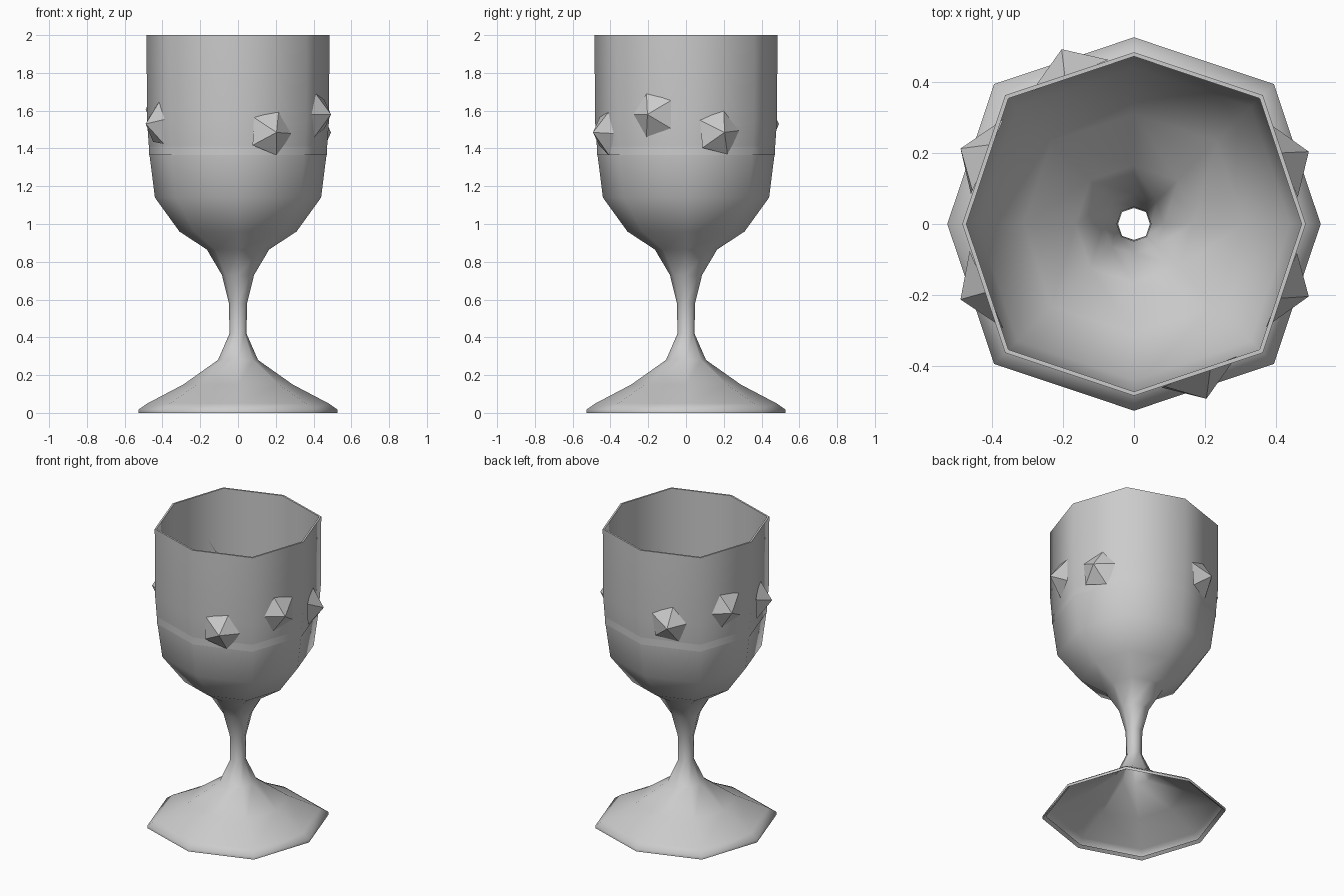
import bpy, bmesh
from math import cos, sin, radians, pi
from mathutils import Matrix, Vector

if "Cube" in bpy.data.objects:
    bpy.data.objects.remove(bpy.data.objects["Cube"])

SIDES = 8


def add_object(name, bm):
    mesh = bpy.data.meshes.new(name)
    bm.to_mesh(mesh)
    bm.free()
    obj = bpy.data.objects.new(name, mesh)
    bpy.context.collection.objects.link(obj)
    return obj


# Goblet shell: eight-sided profile, hollow through the stem, diagonals slightly fuller
profile = [(0.505, 0.015), (0.526, 0.0), (0.526, 0.018), (0.48, 0.05),
           (0.29, 0.15), (0.106, 0.28), (0.045, 0.42), (0.048, 0.58),
           (0.085, 0.73), (0.165, 0.865), (0.31, 0.96), (0.44, 1.14),
           (0.469, 1.37), (0.482, 1.55), (0.484, 2.0),
           (0.472, 2.0), (0.472, 1.365)]
bm = bmesh.new()
rings = []
for r, z in profile:
    ring = []
    for i in range(SIDES):
        a = 2 * pi * i / SIDES
        k = r * (1.06 if i % 2 else 1.0)
        ring.append(bm.verts.new((k * cos(a), k * sin(a), z)))
    rings.append(ring)
for low, high in zip(rings, rings[1:]):
    for i in range(SIDES):
        j = (i + 1) % SIDES
        bm.faces.new((low[i], low[j], high[j], high[i]))
goblet = add_object("goblet_shell", bm)
bpy.context.view_layer.objects.active = goblet
goblet.select_set(True)
bpy.ops.object.shade_smooth_by_angle(angle=radians(60))

# Gems: five-sided flat-faced pyramids on the bowl (bearing, height, spin)
gems = [(-67.5, 1.485, 69), (-22.5, 1.58, 36), (22.5, 1.485, 77),
        (112.5, 1.53, 80), (156.5, 1.605, 40), (203.5, 1.53, 85)]
for n, (bearing, z, spin) in enumerate(gems, 1):
    a = radians(bearing)
    out = Vector((cos(a), sin(a), 0))
    side = Vector((-sin(a), cos(a), 0))
    up = Vector((0, 0, 1))
    centre = out * 0.46 + up * z
    bm = bmesh.new()
    tip = bm.verts.new(centre + out * 0.073)
    base = []
    for i in range(5):
        t = radians(spin + 72 * i)
        base.append(bm.verts.new(centre - out * 0.005
                                 + (side * cos(t) + up * sin(t)) * 0.125))
    for i in range(5):
        bm.faces.new((base[i], base[(i + 1) % 5], tip))
    add_object(f"gem_{n}", bm)
